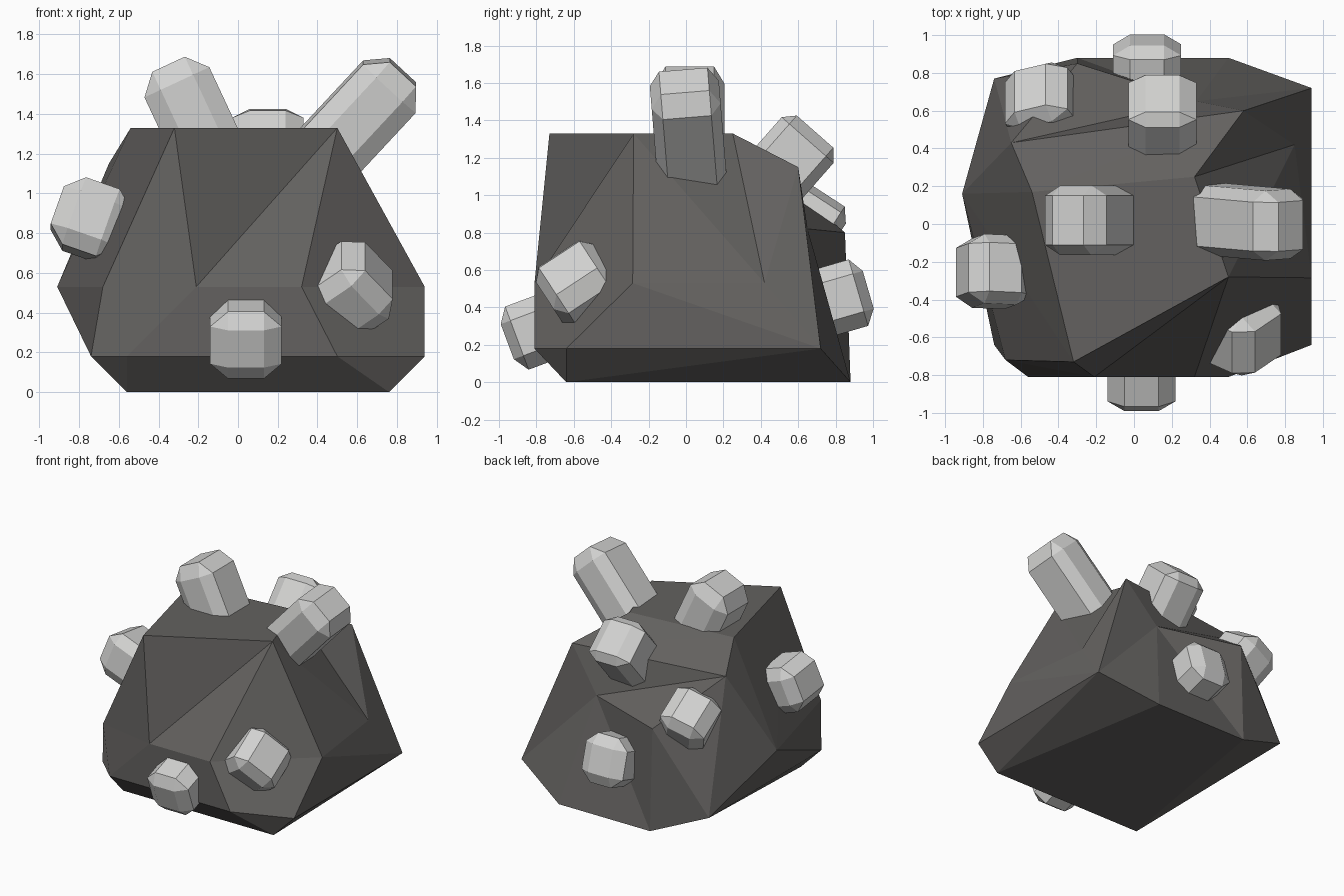
import bpy, bmesh, math
from itertools import product
from mathutils import Vector

if "Cube" in bpy.data.objects:
    bpy.data.objects.remove(bpy.data.objects["Cube"])


def material(name, col):
    m = bpy.data.materials.new(name)
    m.diffuse_color = (*col, 1)
    m.use_nodes = True
    m.node_tree.nodes["Principled BSDF"].inputs["Base Color"].default_value = m.diffuse_color
    return m


STONE = material("dark stone", (0.125, 0.12, 0.115))
CRYSTAL = material("pale crystal", (0.65, 0.65, 0.64))


def hull(points):
    bm = bmesh.new()
    for p in points:
        bm.verts.new(p)
    bmesh.ops.convex_hull(bm, input=bm.verts[:])
    loose = [v for v in bm.verts if not v.link_faces]
    bmesh.ops.delete(bm, geom=loose, context='VERTS')
    return bm


def finish(bm, name, mat):
    bmesh.ops.dissolve_limit(bm, angle_limit=math.radians(1),
                             verts=bm.verts[:], edges=bm.edges[:])
    bmesh.ops.recalc_face_normals(bm, faces=bm.faces[:])
    me = bpy.data.meshes.new(name)
    bm.to_mesh(me)
    bm.free()
    me.materials.append(mat)
    ob = bpy.data.objects.new(name, me)
    bpy.context.collection.objects.link(ob)


# Boulder corners, one letter each, from the foot up
corner = dict(
    a=(-.56, -.64, 0), b=(.76, -.64, 0), c=(.50, .88, 0), d=(-.30, .88, 0),
    e=(-.74, -.64, .18), f=(-.56, -.81, .18), g=(.50, -.81, .18),
    h=(.94, -.64, .18), i=(.94, .72, .18), j=(-.74, .77, .18),
    k=(-.68, -.72, .53), l=(-.21, -.81, .53), m=(.32, -.81, .53),
    n=(.94, -.285, .53), o=(-.91, .16, .53), p=(-.30, .85, .80),
    q=(.58, .60, 1.15), r=(-.65, .43, 1.15),
    s=(-.32, -.73, 1.33), t=(.50, -.28, 1.33), u=(.32, .25, 1.33), v=(-.54, .17, 1.33))
bm = hull(corner.values())


def vert(key):
    co = Vector(corner[key])
    for v in bm.verts:
        if (v.co - co).length < 1e-4:
            return v
    return bm.verts.new(co)


def clear(keys):
    """Remove the hull faces spanned only by the given corners."""
    region = {vert(k) for k in keys}
    old = [f for f in bm.faces if all(x in region for x in f.verts)]
    bmesh.ops.delete(bm, geom=old, context='FACES_ONLY')
    for e in [e for e in bm.edges if not e.link_faces]:
        bm.edges.remove(e)


def dent(keys, co):
    """Fan a cleared region to a sunken point."""
    clear(keys)
    rim = [e for e in bm.edges if len(e.link_faces) == 1]
    centre = bm.verts.new(co)
    for e in rim:
        bm.faces.new((*e.verts, centre))


# Hollows at the back and on the right
dent("qrpdci", (.33, .65, .82))
dent("tuqin", (.85, .42, .53))

# Front facets, folded inward from the hull
clear("stnhgmlfke")
for facet in ("stl", "tml", "tnm", "nhgm", "mgfl", "slk", "klfe"):
    bm.faces.new([vert(k) for k in facet])
for x in [x for x in bm.verts if not x.link_faces]:
    bm.verts.remove(x)
finish(bm, "boulder", STONE)


# Crystals: long boxes with all edges chamfered
def crystal(name, tip, axis, length, chamfer=.08, hu=.18, hw=.185):
    tip, axis = Vector(tip), Vector(axis).normalized()
    u = Vector((1, 0, 0))
    u = (u - axis * u.dot(axis)).normalized()
    w = axis.cross(u)
    half = length / 2
    mid = tip - axis * half
    cu, cw = .09, .055
    pts = []
    for a, b, c in product((-1, 1), repeat=3):
        for x, y, z in ((hu, hw - cw, half - chamfer),
                        (hu - cu, hw, half - chamfer),
                        (hu - cu, hw - cw, half)):
            pts.append(mid + u * a * x + w * b * y + axis * c * z)
    finish(hull(pts), name, CRYSTAL)


crystal("top_left_crystal", (-.35, .02, 1.65), (-.42, 0, .9), .75, .1)
crystal("top_right_crystal", (.83, -.01, 1.61), (.68, -.06, .73), 1.0, .1)
crystal("upper_back_crystal", (.15, .69, 1.34), (0, .66, .75), .55, .06)
crystal("front_crystal", (.04, -.845, .45), (0, -.35, .94), .36)
crystal("back_crystal", (.07, .745, .62), (0, -.28, .96), .37)
crystal("back_left_crystal", (-.55, .72, .98), (-.4, .5, .77), .42)
crystal("left_crystal", (-.68, -.23, 1.035), (.33, .12, .93), .36)
crystal("front_right_crystal", (.45, -.65, .64), (-.62, -.42, .64), .38)
